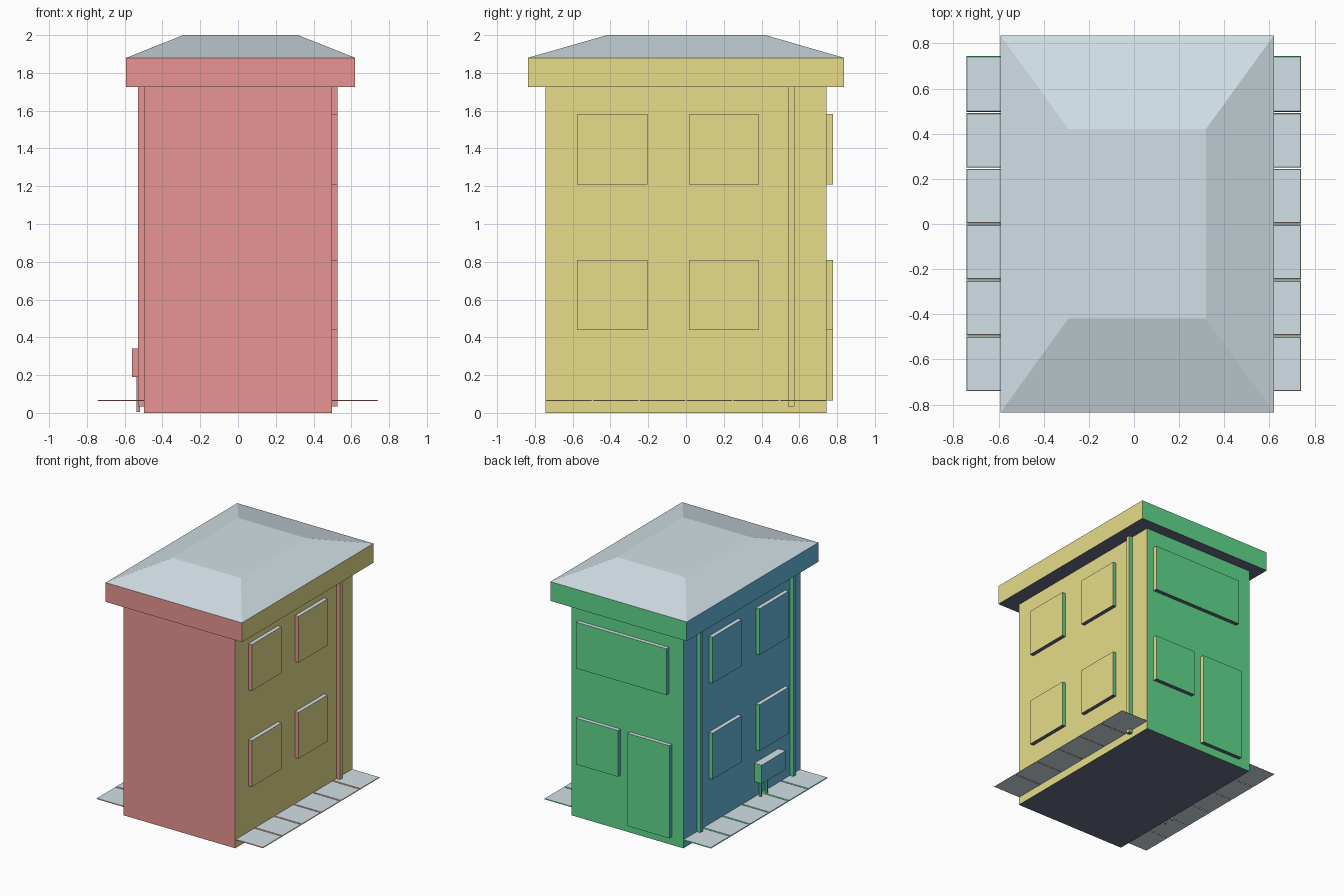
import bpy, bmesh
from mathutils import Vector

if "Cube" in bpy.data.objects:
    bpy.data.objects.remove(bpy.data.objects["Cube"])


def lin(c):
    c /= 255
    return c / 12.92 if c <= 0.04045 else ((c + 0.055) / 1.055) ** 2.4


# One colour per facing direction
COLOURS = [("front_red", (231, 149, 147)), ("right_yellow", (230, 220, 137)),
           ("back_green", (96, 216, 140)), ("left_blue", (104, 186, 224)),
           ("top_grey", (210, 224, 231)), ("underside_slate", (106, 112, 135))]
MATS = []
for name, rgb in COLOURS:
    m = bpy.data.materials.new(name)
    m.diffuse_color = (*[lin(c) for c in rgb], 1)
    m.use_nodes = True
    m.node_tree.nodes["Principled BSDF"].inputs["Base Color"].default_value = m.diffuse_color
    MATS.append(m)


def facing(n, under):
    if n.z > 0.8:
        return 4
    if n.z < -0.8:
        return under
    if abs(n.y) > abs(n.x):
        return 0 if n.y < 0 else 2
    return 1 if n.x > 0 else 3


def finish(bm, name, under=5):
    bmesh.ops.recalc_face_normals(bm, faces=bm.faces)
    bm.normal_update()
    for f in bm.faces:
        f.material_index = facing(f.normal, under)
    me = bpy.data.meshes.new(name)
    bm.to_mesh(me)
    bm.free()
    for m in MATS:
        me.materials.append(m)
    ob = bpy.data.objects.new(name, me)
    bpy.context.collection.objects.link(ob)
    return ob


def box(name, x, y, z, under=5, taper=0):
    bm = bmesh.new()
    bmesh.ops.create_cube(bm, size=1)
    for v in bm.verts:
        s = [-1 if c < 0 else 1 for c in v.co]
        v.co = Vector([r[0] if c < 0 else r[1] for c, r in zip(s, (x, y, z))])
        if s[2] > 0:
            v.co -= Vector((s[0] * taper, s[1] * taper, 0))
    return finish(bm, name, under)


# Walls
WX, WY = (-0.498, 0.497), (-0.745, 0.745)
box("walls", WX, WY, (0, 1.74))

# Roof: overhanging fascia band with a flat-topped hip above
bm = bmesh.new()
rings = []
for x0, x1, y0, y1, z in [(-0.592, 0.62, -0.836, 0.836, 1.725),
                          (-0.592, 0.62, -0.836, 0.836, 1.88),
                          (-0.29, 0.318, -0.418, 0.42, 2.0)]:
    rings.append([bm.verts.new(p) for p in
                  ((x0, y0, z), (x1, y0, z), (x1, y1, z), (x0, y1, z))])
for a, b in zip(rings, rings[1:]):
    for i in range(4):
        j = (i + 1) % 4
        bm.faces.new((a[i], a[j], b[j], b[i]))
bm.faces.new(rings[0][::-1])
bm.faces.new(rings[-1])
finish(bm, "roof")

# Side windows on two floors
FLOORS = {"lower": (0.438, 0.81), "upper": (1.21, 1.582)}
RIGHT, LEFT = (0.485, 0.528), (-0.53, -0.485)
for floor, z in FLOORS.items():
    for i, y in enumerate([(-0.577, -0.203), (0.016, 0.386)]):
        box(f"right_window_{floor}_{i}", RIGHT, y, z)
    for i, y in enumerate([(-0.548, -0.178), (0.048, 0.418)]):
        box(f"left_window_{floor}_{i}", LEFT, y, z)

# Back windows and door
BACK = (0.73, 0.777)
box("back_door", (-0.396, -0.025), BACK, (0.065, 0.81))
box("back_window_lower", (0.062, 0.434), BACK, FLOORS["lower"])
box("back_window_upper", (-0.37, 0.434), BACK, FLOORS["upper"])

# Drainpipes
PIPE_Z = (0.035, 1.74)
box("right_drainpipe", RIGHT, (0.541, 0.574), PIPE_Z)
box("left_drainpipe_rear", LEFT, (0.541, 0.574), PIPE_Z)
box("left_drainpipe_front", LEFT, (-0.642, -0.609), PIPE_Z)

# Wall unit with two thin supply pipes
box("wall_unit", (-0.562, -0.485), (-0.465, -0.158), (0.19, 0.34))
for i, y in enumerate((-0.19, -0.268)):
    box(f"unit_pipe_{i}", (-0.537, -0.52), (y - 0.006, y + 0.006), (0.005, 0.2))

# Paving slabs with bevelled rims down both sides
PITCH = 1.486 / 6
for side, x in (("left", (-0.743, -0.49)), ("right", (0.485, 0.741))):
    for i in range(6):
        y = -0.741 + i * PITCH
        box(f"{side}_paving_{i}", x, (y, y + PITCH - 0.005 * (i < 5)), (0.064, 0.069),
            under=4, taper=0.004)
